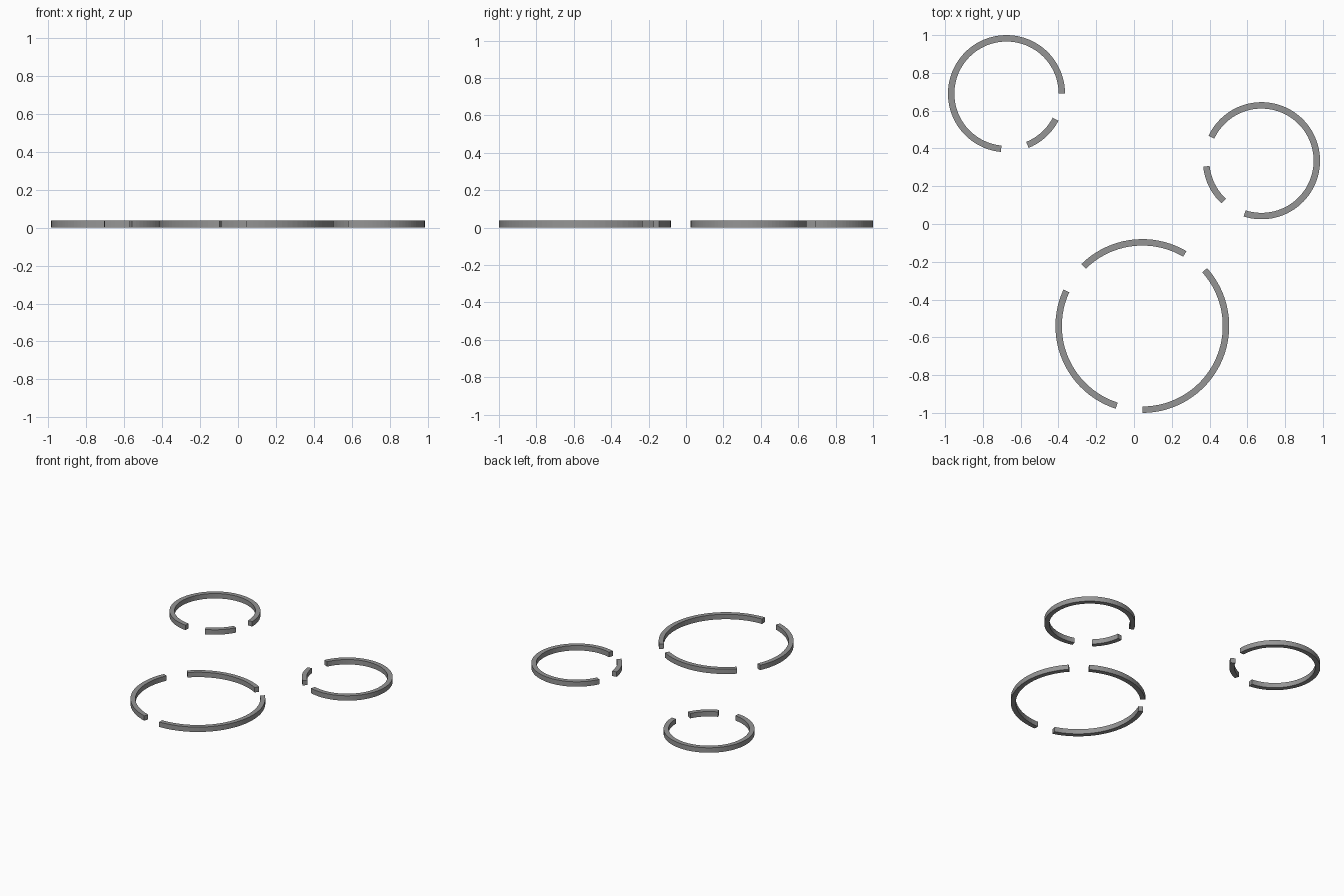
import bpy, bmesh
from math import cos, sin, radians

if "Cube" in bpy.data.objects:
    bpy.data.objects.remove(bpy.data.objects["Cube"])

HEIGHT = 0.037
WALL = 0.034

grey = bpy.data.materials.new("dark_grey")
grey.diffuse_color = (0.3, 0.3, 0.3, 1)
grey.use_nodes = True
grey.node_tree.nodes["Principled BSDF"].inputs["Base Color"].default_value = grey.diffuse_color


def arc(name, centre, outer, start, end):
    """Flat band of rectangular section swept from start to end (degrees)."""
    bm = bmesh.new()
    steps = max(6, round((end - start) / 4))
    rings = []
    for i in range(steps + 1):
        a = radians(start + (end - start) * i / steps)
        rings.append([bm.verts.new((centre[0] + r * cos(a), centre[1] + r * sin(a), z))
                      for r, z in ((outer - WALL, 0), (outer, 0),
                                   (outer, HEIGHT), (outer - WALL, HEIGHT))])
    for p, q in zip(rings, rings[1:]):
        for k in range(4):
            n = (k + 1) % 4
            bm.faces.new((p[k], p[n], q[n], q[k]))
    bm.faces.new(rings[0])
    bm.faces.new(rings[-1])
    bmesh.ops.recalc_face_normals(bm, faces=bm.faces)
    mesh = bpy.data.meshes.new(name)
    bm.to_mesh(mesh)
    bm.free()
    mesh.materials.append(grey)
    bpy.context.collection.objects.link(bpy.data.objects.new(name, mesh))


# Each ring: centre, outer radius, and the arcs left between its gaps
rings = {
    "back_left_ring": ((-0.675, 0.69), 0.31, [(0, 264.5), (292.2, 332.5)]),
    "right_ring": ((0.675, 0.335), 0.31, [(-107.8, 154.8), (185.8, 226.8)]),
    "front_large_ring": ((0.044, -0.54), 0.46,
                         [(59.5, 134.5), (155.2, 252.2), (270, 401.8)]),
}
for name, (centre, outer, spans) in rings.items():
    for i, (start, end) in enumerate(spans, 1):
        arc(f"{name}_segment_{i}", centre, outer, start, end)
